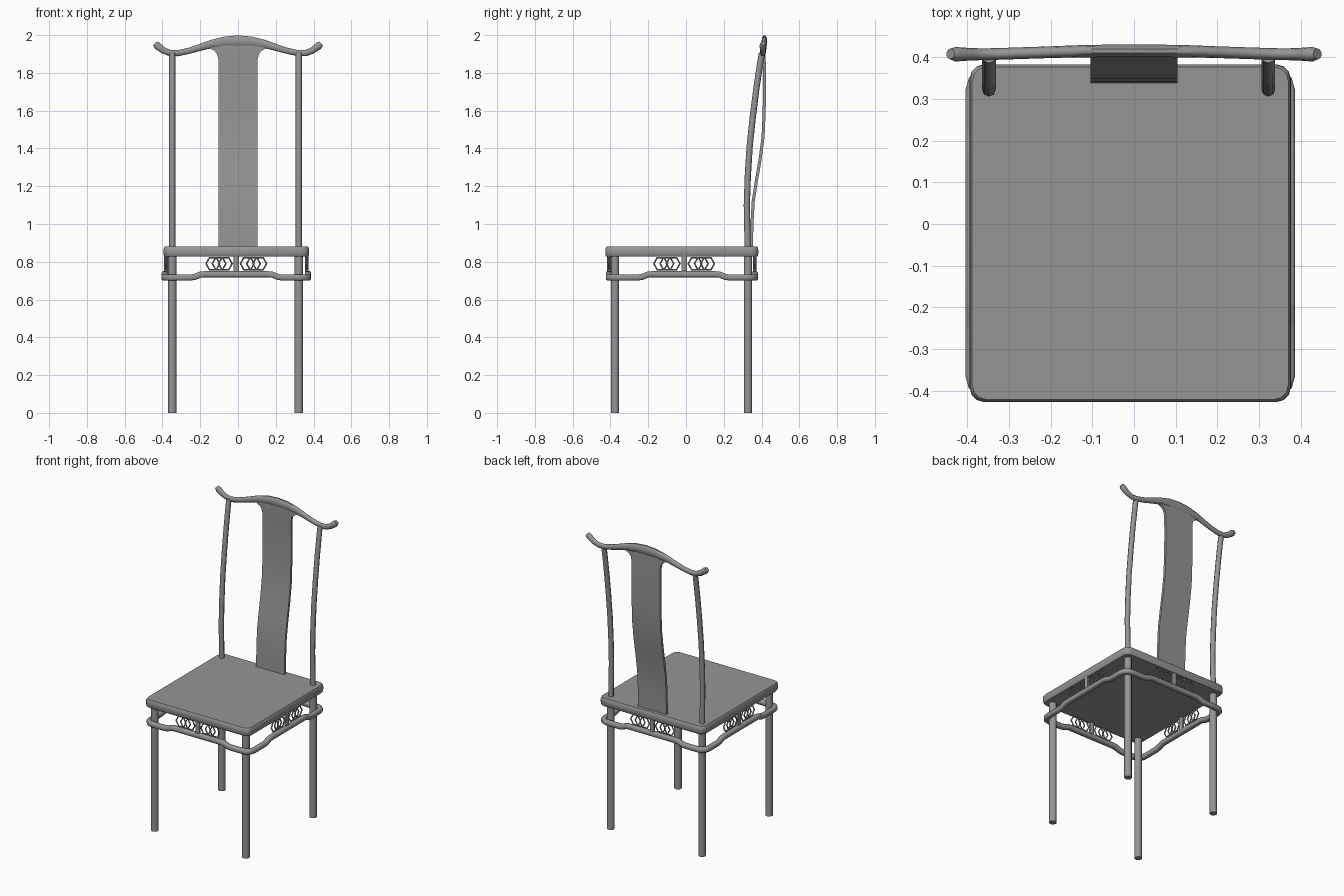
import bpy, bmesh, math
from mathutils import Vector

if "Cube" in bpy.data.objects:
    bpy.data.objects.remove(bpy.data.objects["Cube"])

CX, CY = -0.009, -0.022      # centre of the seat frame

grey = bpy.data.materials.new("dark_grey")
grey.diffuse_color = (0.3, 0.3, 0.3, 1)
grey.use_nodes = True
grey.node_tree.nodes["Principled BSDF"].inputs["Base Color"].default_value = grey.diffuse_color


def finish(name, bm, angle=50):
    bmesh.ops.recalc_face_normals(bm, faces=bm.faces[:])
    me = bpy.data.meshes.new(name)
    bm.to_mesh(me)
    bm.free()
    me.shade_smooth()
    me.set_sharp_from_angle(angle=math.radians(angle))
    me.materials.append(grey)
    ob = bpy.data.objects.new(name, me)
    bpy.context.collection.objects.link(ob)
    return ob


def ngon(n, turn=0.0):
    return [(math.cos(2 * math.pi * (i + turn) / n), math.sin(2 * math.pi * (i + turn) / n)) for i in range(n)]


SQUARE = [(-1, -1), (1, -1), (1, 1), (-1, 1)]
SOFT_SQUARE = [(-1, -0.6), (-0.6, -1), (0.6, -1), (1, -0.6), (1, 0.6), (0.6, 1), (-0.6, 1), (-1, 0.6)]


def sweep(name, pts, sizes, section, up, closed=False):
    """Sweep a unit section along pts; sizes = (half width, half height), or one pair per point."""
    bm = bmesh.new()
    pts = [Vector(p) for p in pts]
    n, m = len(pts), len(section)
    if not isinstance(sizes, list):
        sizes = [sizes] * n
    rings = []
    for i, p in enumerate(pts):
        if closed:
            a, b = pts[i - 1], pts[(i + 1) % n]
        else:
            a, b = pts[max(i - 1, 0)], pts[min(i + 1, n - 1)]
        t = (b - a).normalized()
        side = t.cross(Vector(up)).normalized()
        top = side.cross(t)
        w, h = sizes[i]
        rings.append([bm.verts.new(p + side * (u * w) + top * (v * h)) for u, v in section])
    for i in range(n if closed else n - 1):
        r, s = rings[i], rings[(i + 1) % n]
        for k in range(m):
            bm.faces.new((r[k], r[(k + 1) % m], s[(k + 1) % m], s[k]))
    if not closed:
        bm.faces.new(rings[0])
        bm.faces.new(rings[-1])
    return finish(name, bm)


def rounded_rect(hx, hy, r, steps=3):
    out = []
    for k, (sx, sy) in enumerate([(1, 1), (-1, 1), (-1, -1), (1, -1)]):
        for j in range(steps + 1):
            a = math.pi / 2 * (k + j / steps)
            out.append((CX + sx * (hx - r) + r * math.cos(a), CY + sy * (hy - r) + r * math.sin(a)))
    return out


# seat: rounded slab with a slightly rounded edge
bm = bmesh.new()
layers = []
for z, inset in [(0.827, 0.006), (0.835, 0.001), (0.855, 0.0), (0.872, 0.001), (0.88, 0.006)]:
    layers.append([bm.verts.new((x, y, z)) for x, y in rounded_rect(0.385 - inset, 0.405 - inset, 0.035)])
for a, b in zip(layers, layers[1:]):
    for k in range(len(a)):
        j = (k + 1) % len(a)
        bm.faces.new((a[k], a[j], b[j], b[k]))
bm.faces.new(layers[0])
bm.faces.new(layers[-1])
finish("seat", bm, 40)

# legs and curved back posts
for side, x in (("left", -0.348), ("right", 0.322)):
    for end, y in (("front", -0.376), ("back", 0.328)):
        sweep(f"{end}_leg_{side}", [(x, y, 0), (x, y, 0.84)], (0.023, 0.023), ngon(10), (0, 1, 0))
    post = [(0.327, 0.86), (0.322, 1.1), (0.327, 1.25), (0.337, 1.41), (0.354, 1.57),
            (0.373, 1.72), (0.391, 1.84), (0.402, 1.905)]
    sweep(f"back_post_{side}", [(x, y, z) for y, z in post], (0.0165, 0.0165), ngon(8), (0, 1, 0))

# back splat: thin S-curved board flaring into the rail
splat = [(0.346, 0.86, 0.104), (0.349, 1.0, 0.104), (0.356, 1.12, 0.104), (0.373, 1.23, 0.104),
         (0.392, 1.34, 0.104), (0.408, 1.46, 0.104), (0.414, 1.6, 0.104), (0.416, 1.75, 0.104),
         (0.414, 1.87, 0.104), (0.413, 1.9, 0.111), (0.413, 1.918, 0.125), (0.413, 1.93, 0.15),
         (0.413, 1.945, 0.15), (0.414, 1.97, 0.07)]
sweep("back_splat", [(0, y, z) for y, z, w in splat], [(w, 0.008) for y, z, w in splat], SQUARE, (0, 1, 0))

# top rail: half profile (x, y, z, half depth, half height), mirrored
half = [(0.440, 0.408, 1.956, 0.013, 0.014), (0.428, 0.407, 1.944, 0.0175, 0.021), (0.395, 0.407, 1.919, 0.015, 0.018),
        (0.36, 0.407, 1.905, 0.014, 0.017), (0.32, 0.408, 1.904, 0.014, 0.017), (0.26, 0.41, 1.917, 0.014, 0.017),
        (0.2, 0.412, 1.935, 0.014, 0.019), (0.14, 0.414, 1.953, 0.0145, 0.023), (0.07, 0.415, 1.965, 0.015, 0.029)]
rail = [(-x, *r) for x, *r in half] + [(0, 0.415, 1.968, 0.015, 0.032)] + half[::-1]
sweep("top_rail", [p[:3] for p in rail], [p[3:] for p in rail], ngon(10), (0, 0, 1))

# wrap-around apron: one loop, raised in the middle of each side
HX, HY, R = 0.379, 0.386, 0.045
LOW, HIGH = 0.717, 0.734
bumps = [(-0.24, LOW), (-0.22, LOW + 0.003), (-0.19, HIGH - 0.002), (-0.17, HIGH),
         (0.17, HIGH), (0.19, HIGH - 0.002), (0.22, LOW + 0.003), (0.24, LOW)]
corners = rounded_rect(HX, HY, R)
loop = []
for k in range(4):
    loop += [(x, y, LOW) for x, y in corners[4 * k:4 * k + 4]]
    a = math.pi / 2 * (k + 1)
    n, t = (math.cos(a), math.sin(a)), (-math.sin(a), math.cos(a))
    d = HY if k % 2 == 0 else HX
    loop += [(CX + n[0] * d + t[0] * s, CY + 0.01 * abs(t[1]) + n[1] * d + t[1] * s, z) for s, z in bumps]
sweep("apron", loop, (0.0165, 0.016), SOFT_SQUARE, (0, 0, 1), closed=True)

# centre strut and hexagonal ring chains on all four sides
for k, side in enumerate(("right", "back", "left", "front")):
    a = math.pi / 2 * k
    n = Vector((math.cos(a), math.sin(a), 0))
    t = Vector((-math.sin(a), math.cos(a), 0))
    mid = Vector((CX, CY + (0.012 if k % 2 == 0 else 0), 0)) + n * (HX - 0.006 if k % 2 == 0 else HY)
    up = Vector((0, 0, 1))
    sweep(f"{side}_strut", [mid + up * 0.735, mid + up * 0.84], (0.0145, 0.0105), SOFT_SQUARE, n)
    for i, s in enumerate((-0.124, -0.091, -0.058, 0.058, 0.091, 0.124)):
        c = mid + t * s + up * 0.79
        sweep(f"{side}_ring_{i + 1}", [c + t * (u * 0.036) + up * (v * 0.037) for u, v in ngon(6)],
              (0.0045, 0.0045), ngon(6), n, closed=True)
